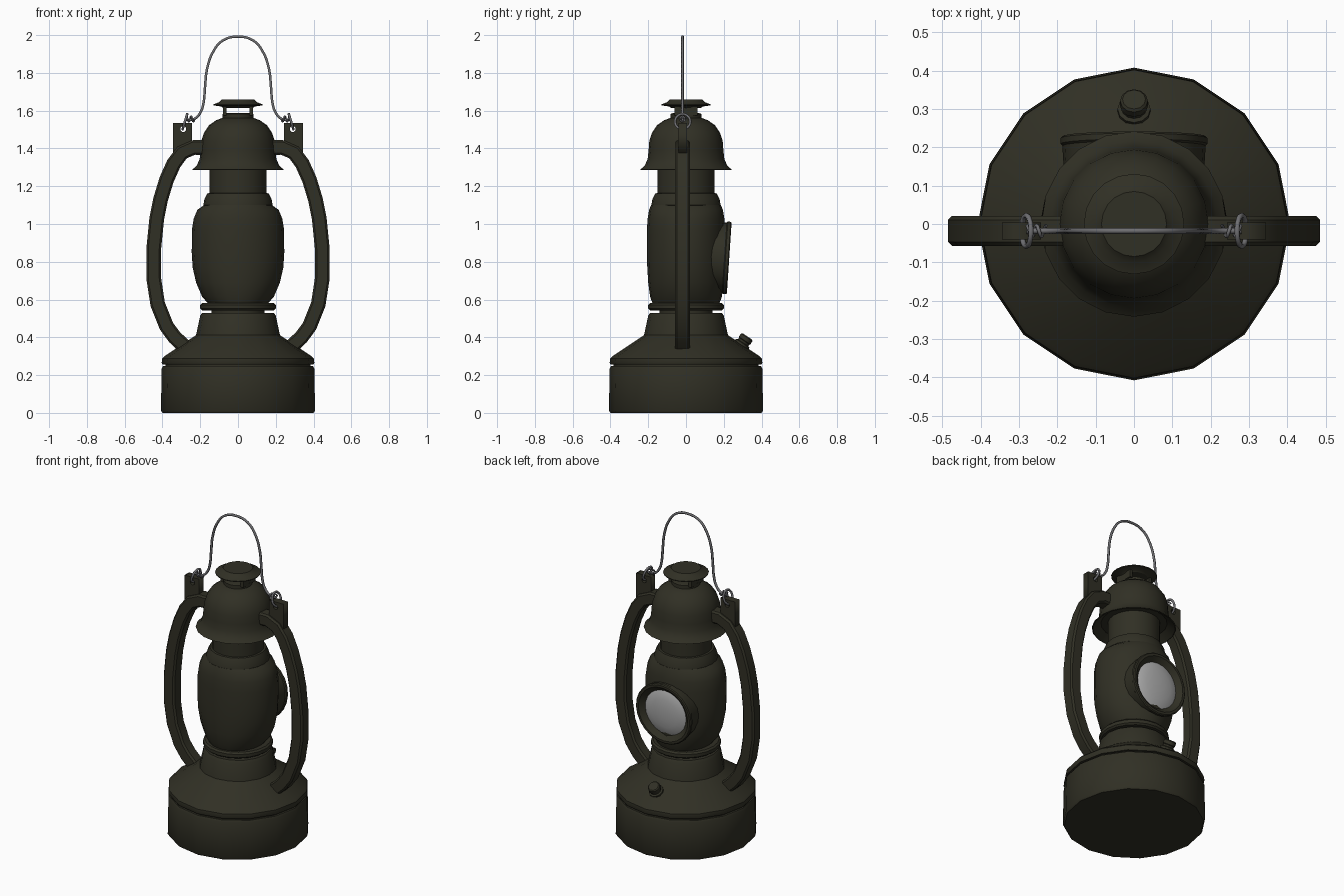
import bpy, bmesh, math
from mathutils import Matrix, Vector

if "Cube" in bpy.data.objects:
    bpy.data.objects.remove(bpy.data.objects["Cube"])


def material(name, rgb):
    m = bpy.data.materials.new(name)
    m.diffuse_color = (*rgb, 1)
    m.use_nodes = True
    m.node_tree.nodes["Principled BSDF"].inputs["Base Color"].default_value = m.diffuse_color
    return m


OLIVE = material("dark_olive_paint", (0.030, 0.029, 0.018))
WIRE = material("wire_steel", (0.16, 0.16, 0.17))
GLASS = material("pale_glass", (0.42, 0.42, 0.42))


def finish(bm, name, mat, angle=35):
    bmesh.ops.recalc_face_normals(bm, faces=bm.faces)
    me = bpy.data.meshes.new(name)
    bm.to_mesh(me)
    bm.free()
    me.materials.append(mat)
    me.polygons.foreach_set("use_smooth", [True] * len(me.polygons))
    me.set_sharp_from_angle(angle=math.radians(angle))
    ob = bpy.data.objects.new(name, me)
    bpy.context.collection.objects.link(ob)
    return ob


def skin(bm, rings):
    """Join equal rings of points into a capped tube."""
    vs = [[bm.verts.new(p) for p in ring] for ring in rings]
    n = len(vs[0])
    for a, b in zip(vs, vs[1:]):
        for i in range(n):
            j = (i + 1) % n
            bm.faces.new((a[i], a[j], b[j], b[i]))
    bm.faces.new(vs[0][::-1])
    bm.faces.new(vs[-1])


def lathe(name, profile, sides=16, mat=OLIVE, matrix=Matrix(), angle=35):
    """Profile points are (radius, z) or (x radius, y radius, z)."""
    bm = bmesh.new()
    rings = []
    for p in profile:
        rx, ry, z = p[0], p[-2], p[-1]
        rings.append([matrix @ Vector((rx * math.cos(t), ry * math.sin(t), z))
                      for t in (2 * math.pi * i / sides for i in range(sides))])
    skin(bm, rings)
    return finish(bm, name, mat, angle)


def wire(name, pts, radius, closed=False):
    cu = bpy.data.curves.new(name, 'CURVE')
    cu.dimensions = '3D'
    cu.bevel_depth, cu.bevel_resolution, cu.resolution_u = radius, 1, 4
    s = cu.splines.new('BEZIER')
    s.bezier_points.add(len(pts) - 1)
    for bp, p in zip(s.bezier_points, pts):
        bp.co = p
        bp.handle_left_type = bp.handle_right_type = 'AUTO'
    s.use_cyclic_u = closed
    cu.materials.append(WIRE)
    ob = bpy.data.objects.new(name, cu)
    bpy.context.collection.objects.link(ob)


YC = -0.018  # depth of the carrying frame

# Fuel tank: drum, groove, sloped shoulder and neck
lathe("tank_drum", [(0.40, 0), (0.408, 0.012), (0.404, 0.235), (0.398, 0.247), (0.385, 0.247)])
lathe("tank_groove", [(0.385, 0.24), (0.385, 0.265)])
lathe("tank_shoulder", [(0.385, 0.257), (0.40, 0.257), (0.404, 0.265), (0.402, 0.288),
                        (0.39, 0.30), (0.222, 0.412), (0.20, 0.515), (0.19, 0.53), (0.13, 0.53)])

# Globe seat
lathe("globe_seat", [(0.14, 0.52), (0.14, 0.543), (0.19, 0.543), (0.20, 0.552),
                     (0.20, 0.572), (0.19, 0.582), (0.14, 0.582)], 20)

# Painted globe, wider across than deep
lathe("globe", [(0.155, 0.175, 0.575), (0.19, 0.19, 0.615), (0.222, 0.20, 0.69), (0.24, 0.205, 0.77),
                (0.245, 0.207, 0.85), (0.244, 0.207, 0.97), (0.234, 0.203, 1.03),
                (0.215, 0.195, 1.075), (0.18, 0.185, 1.10)], 20)

# Collar and chimney tube
lathe("globe_collar", [(0.17, 1.09), (0.183, 1.10), (0.178, 1.13), (0.162, 1.162), (0.14, 1.165)], 20)
lathe("chimney_tube", [(0.15, 1.15), (0.15, 1.32)], 20)

# Flared hood
lathe("hood", [(0.14, 1.32), (0.19, 1.32), (0.236, 1.285), (0.242, 1.288), (0.218, 1.31),
               (0.203, 1.345), (0.198, 1.39), (0.194, 1.44), (0.18, 1.483), (0.153, 1.523),
               (0.115, 1.55), (0.08, 1.562)], 20)

# Vent: ring, two posts and cap, open from front to back
lathe("vent_ring", [(0.082, 1.55), (0.082, 1.583), (0.07, 1.587)], 20)
for side, tag in ((-1, "left"), (1, "right")):
    bm = bmesh.new()
    bmesh.ops.create_cube(bm, size=1, matrix=Matrix.Translation((side * 0.07, 0, 1.60))
                          @ Matrix.Diagonal((0.02, 0.12, 0.05, 1)))
    finish(bm, "vent_post_" + tag, OLIVE)
lathe("vent_cap", [(0.08, 1.615), (0.09, 1.622), (0.13, 1.628), (0.131, 1.633),
                   (0.10, 1.645), (0.085, 1.66)], 20)

# Lens housing on the back, tipped slightly downward; local z points out
lens_frame = Matrix.Translation((0, 0.224, 0.82)) @ Matrix.Rotation(math.radians(-93.8), 4, 'X')
lathe("lens_housing", [(0.18, -0.13), (0.187, -0.02), (0.192, -0.015), (0.192, 0.0), (0.186, 0.005),
                       (0.172, 0.005), (0.165, -0.002), (0.142, -0.022)], 24, OLIVE, lens_frame)
lathe("lens", [(0.142, -0.0215), (0.125, -0.014), (0.09, -0.006), (0.045, -0.001), (0.01, 0.0)],
      24, GLASS, lens_frame)

# Filler cap standing on the sloped shoulder
filler_frame = Matrix.Translation((0, 0.288, 0.35)) @ Matrix.Rotation(math.radians(-34), 4, 'X')
lathe("filler_cap", [(0.043, -0.01), (0.043, 0.022), (0.033, 0.026), (0.033, 0.036), (0.037, 0.04),
                     (0.036, 0.06), (0.03, 0.066)], 12, OLIVE, filler_frame)

# Side frame, hanger plate and wire eye on each side
PATH = [(0.15, 1.405), (0.235, 1.405), (0.296, 1.378), (0.34, 1.32), (0.378, 1.235), (0.41, 1.13),
        (0.43, 1.03), (0.446, 0.87), (0.446, 0.71), (0.425, 0.575), (0.378, 0.458), (0.335, 0.40),
        (0.265, 0.335)]
H, C = 0.039, 0.029  # half width and chamfer start
SECTION = [(H, C), (C, H), (-C, H), (-H, C), (-H, -C), (-C, -H), (C, -H), (H, -C)]

for side, tag in ((-1, "left"), (1, "right")):
    bm = bmesh.new()
    pts = [Vector(p) for p in PATH]
    rings = []
    for i, p in enumerate(pts):
        d = (pts[min(i + 1, len(pts) - 1)] - pts[max(i - 1, 0)]).normalized()
        n = Vector((-d.y, d.x))
        rings.append([(side * (p.x + n.x * u), YC + v, p.y + n.y * u) for u, v in SECTION])
    skin(bm, rings)
    finish(bm, "side_frame_" + tag, OLIVE, 30)

    # Plate with a round hole
    cu = bpy.data.curves.new("hanger_plate_" + tag, 'CURVE')
    cu.dimensions, cu.fill_mode, cu.extrude = '2D', 'BOTH', 0.022
    outer = [(0.243, 1.39), (0.345, 1.36), (0.345, 1.535), (0.243, 1.535)]
    hole = [(0.29 + 0.016 * math.cos(k * math.pi / 5), 1.503 + 0.016 * math.sin(k * math.pi / 5))
            for k in range(10)]
    for loop in (outer, hole):
        s = cu.splines.new('POLY')
        s.points.add(len(loop) - 1)
        for sp, (x, z) in zip(s.points, loop):
            sp.co = (side * x, z, 0, 1)
        s.use_cyclic_u = True
    cu.materials.append(OLIVE)
    ob = bpy.data.objects.new("hanger_plate_" + tag, cu)
    ob.location.y = YC
    ob.rotation_euler.x = math.pi / 2
    bpy.context.collection.objects.link(ob)

    # Wire eye through the hole and the twist that ties it to the bail
    wire("wire_eye_" + tag, [(side * (0.281 - 0.012 * math.sin(a)), YC + 0.04 * math.cos(a),
                              1.542 + 0.04 * math.sin(a))
                             for a in (k * math.pi / 4 for k in range(8))], 0.007, True)
    wire("wire_twist_" + tag, [(side * (0.278 - 0.006 * k), YC + 0.014 * math.cos(k * math.pi / 2),
                                1.556 + 0.014 * math.sin(k * math.pi / 2))
                               for k in range(9)], 0.005)

# Carrying bail
HALF = [(0.28, 1.55), (0.232, 1.556), (0.198, 1.592), (0.182, 1.645), (0.175, 1.72),
        (0.164, 1.82), (0.13, 1.915), (0.08, 1.972)]
bail = [(-x, YC, z) for x, z in HALF] + [(0, YC, 1.992)] + [(x, YC, z) for x, z in HALF[::-1]]
wire("carrying_bail", bail, 0.0075)
